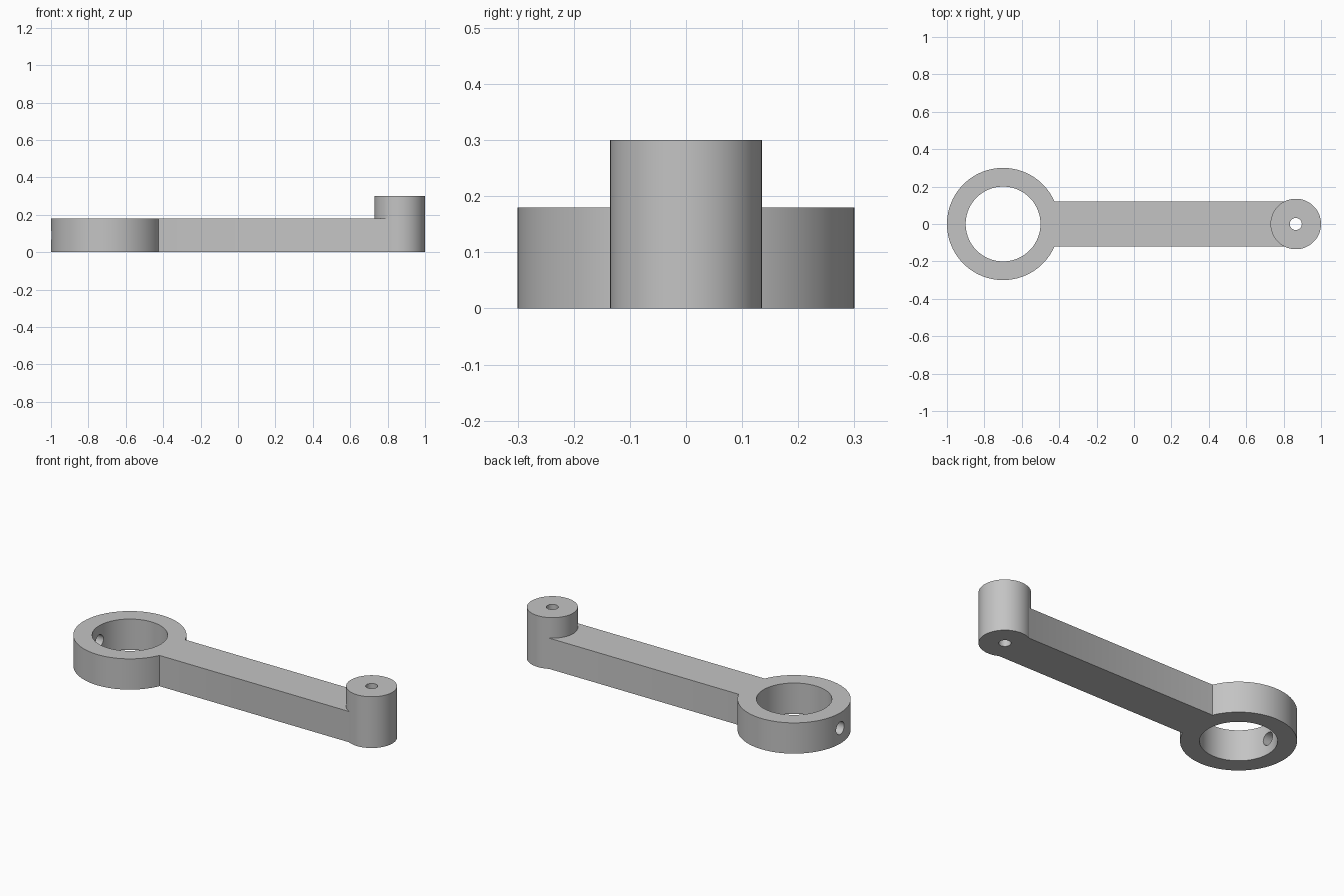
import bpy
import math

cube = bpy.data.objects.get("Cube")
if cube:
    bpy.data.objects.remove(cube, do_unlink=True)

THICK, BOSS_HEIGHT = 0.18, 0.30
RING_X, BOSS_X = -0.70, 0.865

metal = bpy.data.materials.new("plain grey")
metal.use_nodes = True
grey = (0.55, 0.55, 0.55, 1)
metal.diffuse_color = grey
metal.node_tree.nodes["Principled BSDF"].inputs["Base Color"].default_value = grey


def cylinder(name, x, radius, z0, z1, sides=96):
    bpy.ops.mesh.primitive_cylinder_add(vertices=sides, radius=radius, depth=z1 - z0,
                                        location=(x, 0, (z0 + z1) / 2))
    ob = bpy.context.object
    ob.name = name
    ob.data.materials.append(metal)
    return ob


def box(name, x0, x1, half_width, height):
    bpy.ops.mesh.primitive_cube_add(size=1, location=((x0 + x1) / 2, 0, height / 2))
    ob = bpy.context.object
    ob.name = name
    ob.scale = (x1 - x0, 2 * half_width, height)
    bpy.ops.object.transform_apply(location=False, rotation=False, scale=True)
    ob.data.materials.append(metal)
    return ob


def combine(target, tool, operation):
    mod = target.modifiers.new(operation.title(), 'BOOLEAN')
    mod.object, mod.operation, mod.solver = tool, operation, 'EXACT'
    bpy.context.view_layer.objects.active = target
    bpy.ops.object.modifier_apply(modifier=mod.name)
    bpy.data.objects.remove(tool, do_unlink=True)


# Ring end, arm and tall boss joined into one solid
lever = cylinder("lever_arm", RING_X, 0.30, 0, THICK)
combine(lever, box("arm", RING_X, BOSS_X, 0.12, THICK), 'UNION')
combine(lever, cylinder("boss", BOSS_X, 0.135, 0, BOSS_HEIGHT), 'UNION')

# Large bore, pin hole through the boss
combine(lever, cylinder("bore", RING_X, 0.20, -0.1, 0.5), 'DIFFERENCE')
combine(lever, cylinder("pin_hole", BOSS_X, 0.032, -0.1, 0.5, 48), 'DIFFERENCE')

# Set-screw hole through the outer wall of the ring
screw = cylinder("screw_hole", -0.95, 0.037, -0.1, 0.1, 48)
screw.location.z = THICK / 2
screw.rotation_euler.y = math.radians(90)
bpy.context.view_layer.update()
combine(lever, screw, 'DIFFERENCE')

# Smooth round walls with crisp rims
bpy.ops.object.select_all(action='DESELECT')
lever.select_set(True)
bpy.context.view_layer.objects.active = lever
bpy.ops.object.shade_smooth_by_angle(angle=math.radians(30))
